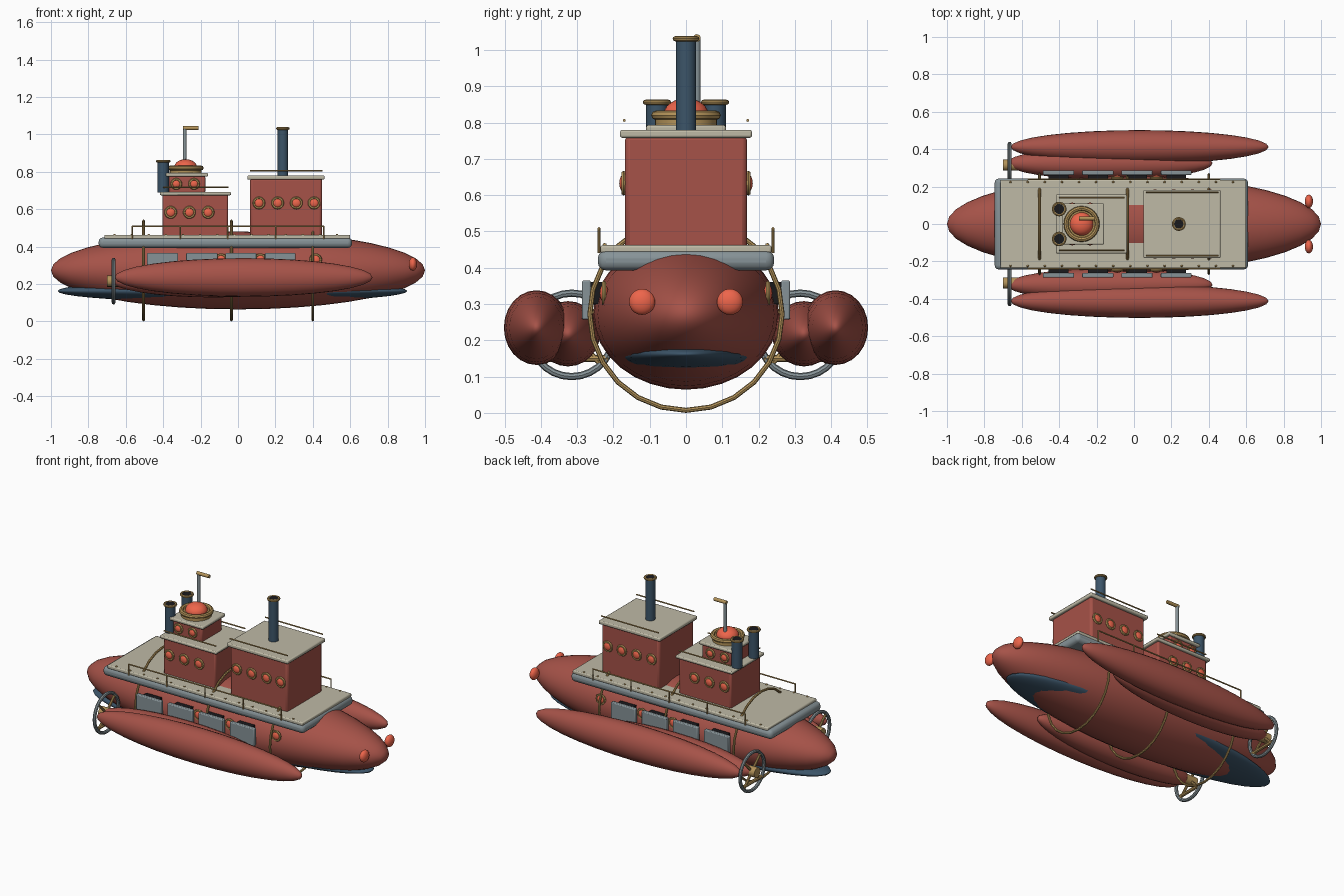
import bpy, math
from mathutils import Vector

if "Cube" in bpy.data.objects:
    bpy.data.objects.remove(bpy.data.objects["Cube"])


def mat(name, c):
    m = bpy.data.materials.new(name)
    m.diffuse_color = (*c, 1)
    m.use_nodes = True
    m.node_tree.nodes["Principled BSDF"].inputs["Base Color"].default_value = m.diffuse_color
    return m


RED = mat("hull_red", (0.38, 0.085, 0.065))
LENS = mat("lens_red", (0.85, 0.13, 0.07))
BRASS = mat("brass", (0.45, 0.29, 0.10))
NAVY = mat("navy", (0.045, 0.09, 0.14))
BEIGE = mat("beige", (0.52, 0.49, 0.38))
STEEL = mat("steel", (0.24, 0.29, 0.31))
DARK = mat("dark", (0.01, 0.01, 0.012))
X90 = (math.pi / 2, 0, 0)
Y90 = (0, math.pi / 2, 0)


def finish(name, m, smooth=True):
    o = bpy.context.object
    o.name = name
    o.data.materials.append(m)
    if smooth:
        bpy.ops.object.shade_smooth_by_angle(angle=math.radians(40))
    return o


def ellipsoid(name, loc, r, m, seg=32, rings=20):
    # poles lie along x
    bpy.ops.mesh.primitive_uv_sphere_add(segments=seg, ring_count=rings, radius=1, location=loc, rotation=Y90)
    o = bpy.context.object
    o.scale = (r[2], r[1], r[0])
    return finish(name, m)


def box(name, a, b, m, bevel=0.006, seg=2):
    c = [(p + q) / 2 for p, q in zip(a, b)]
    bpy.ops.mesh.primitive_cube_add(size=1, location=c)
    o = bpy.context.object
    o.scale = [abs(q - p) for p, q in zip(a, b)]
    bpy.ops.object.transform_apply(location=False, rotation=False, scale=True)
    if bevel:
        mod = o.modifiers.new("bevel", 'BEVEL')
        mod.width = bevel
        mod.segments = seg
    return finish(name, m)


def rod(name, p, q, r, m, verts=16):
    p, q = Vector(p), Vector(q)
    d = q - p
    bpy.ops.mesh.primitive_cylinder_add(vertices=verts, radius=r, depth=d.length, location=(p + q) / 2,
                                        rotation=d.to_track_quat('Z', 'Y').to_euler())
    return finish(name, m)


def ring(name, loc, R, r, m, rot=(0, 0, 0), seg=24, minor=8):
    bpy.ops.mesh.primitive_torus_add(location=loc, rotation=rot, major_radius=R, minor_radius=r,
                                     major_segments=seg, minor_segments=minor)
    return finish(name, m)


def porthole(x, y, z, s, r=0.027):
    ring("porthole_rim", (x, s * y, z), r, 0.007, BRASS, X90, 20, 6)
    ellipsoid("porthole_lens", (x, s * y, z), (r - 0.003, 0.012, r - 0.003), LENS, 16, 10)


def funnel(x, y, z0, z1, r):
    rod("funnel", (x, y, z0), (x, y, z1), r, NAVY, 24)
    ring("funnel_rim", (x, y, z1 - 0.004), r + 0.002, 0.007, BRASS)
    rod("funnel_opening", (x, y, z1 - 0.01), (x, y, z1 + 0.001), r - 0.004, DARK, 24)


# Hull and keel
ellipsoid("hull", (0, 0, 0.272), (1.0, 0.256, 0.208), RED)
ellipsoid("keel", (-0.03, 0, 0.162), (0.935, 0.205, 0.06), NAVY)

# Deck
box("deck_rim", (-0.745, -0.243, 0.393), (0.61, 0.243, 0.448), STEEL, 0.022, 3)
box("deck_plate", (-0.715, -0.236, 0.44), (0.6, 0.236, 0.462), BEIGE, 0.006)

# Cabins and roofs
box("aft_cabin", (-0.403, -0.143, 0.45), (-0.053, 0.143, 0.68), RED, 0.01)
box("aft_roof", (-0.418, -0.157, 0.674), (-0.037, 0.157, 0.692), BEIGE)
box("wheelhouse", (-0.37, -0.098, 0.685), (-0.175, 0.098, 0.78), RED, 0.01)
box("wheelhouse_roof", (-0.385, -0.11, 0.774), (-0.16, 0.11, 0.793), BEIGE)
box("fore_cabin", (0.064, -0.168, 0.45), (0.45, 0.168, 0.766), RED, 0.014)
box("fore_roof", (0.05, -0.182, 0.758), (0.462, 0.182, 0.78), BEIGE)

# Funnels
funnel(0.24, 0, 0.775, 1.035, 0.028)
for s in (-1, 1):
    funnel(-0.4, s * 0.08, 0.69, 0.86, 0.03)

# Dome and periscope
rod("dome_base", (-0.28, 0, 0.788), (-0.28, 0, 0.822), 0.085, BRASS, 32)
ring("dome_collar", (-0.28, 0, 0.82), 0.083, 0.013, BRASS, seg=32)
ellipsoid("dome", (-0.28, 0, 0.822), (0.062, 0.062, 0.045), LENS, 24, 14)
rod("periscope_tube", (-0.285, 0.03, 0.82), (-0.285, 0.03, 1.035), 0.01, STEEL)
rod("periscope_head", (-0.295, 0.03, 1.033), (-0.212, 0.03, 1.033), 0.0105, BRASS)

# Hull hoops
for x in (-0.505, -0.035, 0.4):
    ring("hull_hoop", (x, 0, 0.272), 0.265, 0.007, BRASS, Y90, 24)

for s in (-1, 1):
    # Twin side floats
    ellipsoid("outer_float", (0.03, s * 0.412, 0.235), (0.69, 0.09, 0.103), RED, 24, 16)
    ellipsoid("inner_float", (-0.13, s * 0.325, 0.218), (0.55, 0.088, 0.09), RED, 24, 16)

    # Shrouded propellers
    c = Vector((-0.665, s * 0.315, 0.215))
    ring("propeller_shroud", c, 0.115, 0.01, STEEL, Y90, 28)
    rod("propeller_hub", c + Vector((-0.035, 0, 0)), c + Vector((0.04, 0, 0)), 0.03, BRASS)
    for k in range(4):
        a = math.pi / 4 + k * math.pi / 2
        rod("propeller_spoke", c, c + Vector((0, math.cos(a), math.sin(a))) * 0.112, 0.008, BRASS, 8)
    rod("propeller_bracket", c + Vector((0, -s * 0.1, -0.065)), c + Vector((0, s * 0.08, -0.065)), 0.01, BRASS, 8)

    # Side armour plates with dark mounts
    for x0, x1 in ((-0.487, -0.32), (-0.277, -0.11), (-0.067, 0.1), (0.143, 0.307)):
        box("side_plate", (x0, s * 0.262, 0.257), (x1, s * 0.287, 0.365), STEEL, 0.005)
        box("plate_mount", (x0 + 0.03, s * 0.23, 0.3), (x1 - 0.03, s * 0.265, 0.36), DARK, 0)

    # Portholes
    for x in (-0.09, 0.12):
        porthole(x, 0.249, 0.33, s)
    porthole(0.415, 0.226, 0.33, s)
    for x in (0.112, 0.212, 0.312, 0.407):
        porthole(x, 0.172, 0.633, s)
    for x in (-0.36, -0.26, -0.16):
        porthole(x, 0.147, 0.583, s)
    for x in (-0.33, -0.235):
        porthole(x, 0.102, 0.735, s, 0.024)

    # Bow lamps
    ellipsoid("bow_lamp", (0.935, s * 0.121, 0.306), (0.022, 0.036, 0.036), LENS, 20, 12)

    # Deck railing, roof rails and rivets
    rod("deck_rail", (-0.568, s * 0.24, 0.508), (0.46, s * 0.24, 0.508), 0.004, BRASS, 8)
    for i in range(5):
        x = -0.566 + i * 0.256
        rod("rail_post", (x, s * 0.24, 0.44), (x, s * 0.24, 0.51), 0.004, BRASS, 8)
    rod("aft_roof_rail", (-0.4, s * 0.14, 0.718), (-0.05, s * 0.14, 0.718), 0.004, BRASS, 8)
    rod("fore_roof_rail", (0.065, s * 0.17, 0.806), (0.452, s * 0.17, 0.806), 0.004, BRASS, 8)
    for i in range(14):
        ellipsoid("deck_rivet", (-0.66 + i * 0.0915, s * 0.224, 0.462), (0.006, 0.006, 0.006), BRASS, 8, 6)
